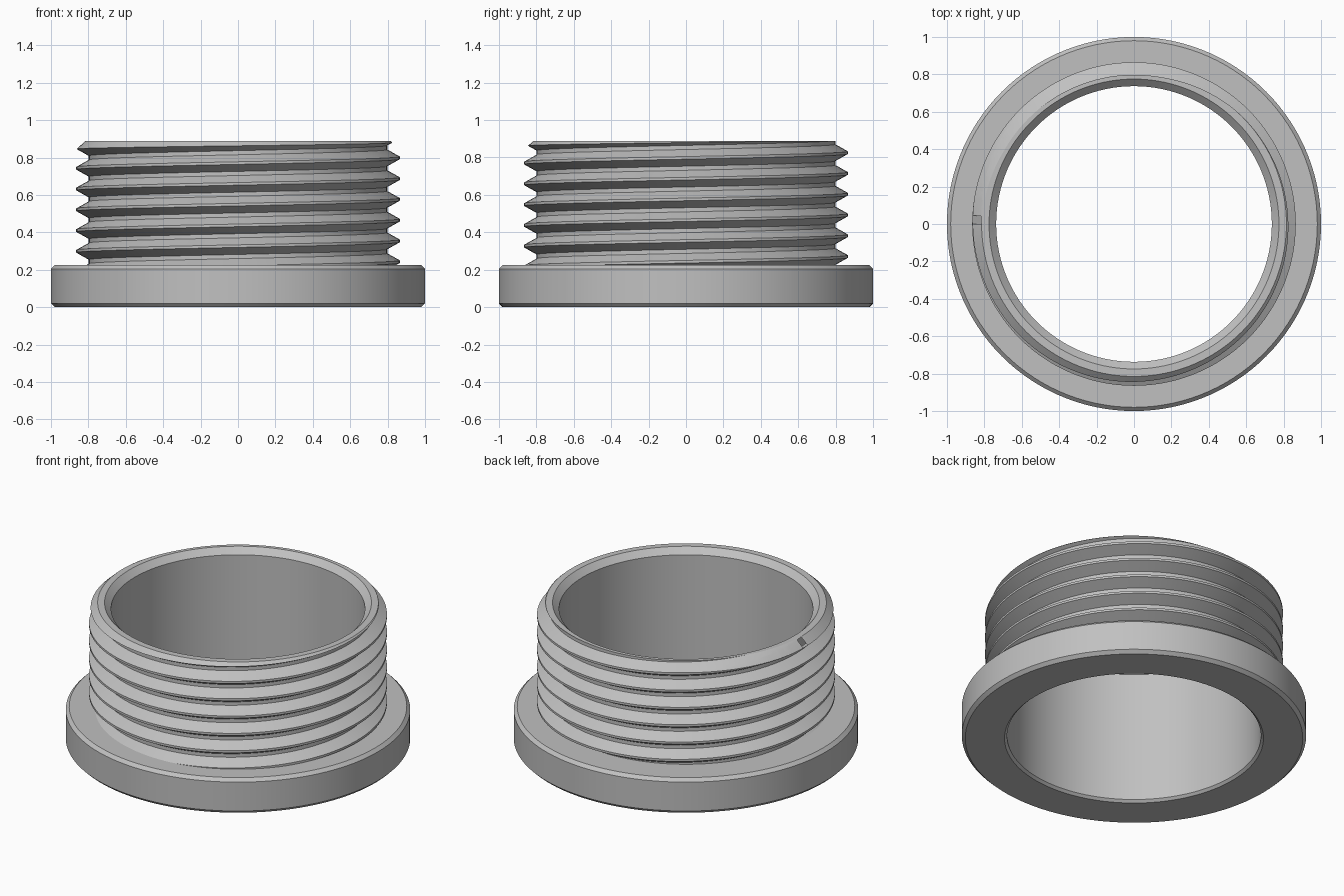
import bpy, bmesh, math

if "Cube" in bpy.data.objects:
    bpy.data.objects.remove(bpy.data.objects["Cube"])

SEG = 120            # sides around the axis
PITCH = 0.111        # thread rise per turn
CREST, ROOT = 0.865, 0.798
CREST_HALF, FLANK = 0.007, 0.0375
FLANGE_TOP = 0.225
CREST_Z = 0.798      # height of one crest on the +x side


def make_object(name, bm):
    bmesh.ops.remove_doubles(bm, verts=bm.verts, dist=1e-5)
    bmesh.ops.triangulate(bm, faces=[f for f in bm.faces if len(f.verts) > 4])
    bmesh.ops.recalc_face_normals(bm, faces=bm.faces)
    mesh = bpy.data.meshes.new(name)
    bm.to_mesh(mesh)
    bm.free()
    obj = bpy.data.objects.new(name, mesh)
    bpy.context.collection.objects.link(obj)
    return obj


def skin_columns(name, column, closed):
    """Sweep a (radius, height) column around z; column may vary with the turn."""
    bm = bmesh.new()
    cols = []
    for i in range(SEG + 1):
        a = 2 * math.pi * (i % SEG) / SEG
        cols.append([bm.verts.new((r * math.cos(a), r * math.sin(a), z))
                     for r, z in column(i / SEG)])
    count = len(cols[0])
    for c0, c1 in zip(cols, cols[1:]):
        for j in range(count if closed else count - 1):
            k = (j + 1) % count
            bm.faces.new((c0[j], c1[j], c1[k], c0[k]))
    if not closed:   # cap both ends with fans
        for j in (0, -1):
            hub = bm.verts.new((0, 0, cols[0][j].co.z))
            for c0, c1 in zip(cols, cols[1:]):
                bm.faces.new((hub, c0[j], c1[j]))
    return make_object(name, bm)


def thread_radius(z, turn):
    t = (z - CREST_Z - PITCH * turn + PITCH / 2) % PITCH - PITCH / 2
    depth = (abs(t) - CREST_HALF) / FLANK
    return CREST - (CREST - ROOT) * min(1, max(0, depth))


def thread_column(turn):
    pts = [(1.1, -0.1), (1.1, FLANGE_TOP)]
    edge = CREST_HALF + FLANK
    for n in range(-8, 4):
        for off in (-edge, -CREST_HALF, CREST_HALF, edge):
            z = CREST_Z + PITCH * (n + turn) + off
            z = min(1.0, max(FLANGE_TOP, z))
            pts.append((thread_radius(z, turn), z))
    return pts


# Ring blank: flange, sleeve, bore and all chamfers
blank = [(0.752, 0), (0.98, 0), (1, 0.02), (1, 0.205), (0.94, 0.265),
         (0.9, 0.265), (0.9, 0.812), (0.815, 0.889), (0.775, 0.889),
         (0.737, 0.852), (0.737, 0.015)]
fitting = skin_columns("threaded_flange_ring", lambda turn: blank, True)

# Helical thread envelope that trims the sleeve
envelope = skin_columns("thread_envelope", thread_column, False)
envelope.hide_render = True

bpy.context.view_layer.objects.active = fitting
fitting.select_set(True)
mod = fitting.modifiers.new("thread", 'BOOLEAN')
mod.operation = 'INTERSECT'
mod.solver = 'EXACT'
mod.object = envelope
bpy.ops.object.modifier_apply(modifier=mod.name)
bpy.data.objects.remove(envelope)

# Finish: one grey, smooth round surfaces with crisp edges
grey = bpy.data.materials.new("plain_grey")
grey.diffuse_color = (0.53, 0.53, 0.53, 1)
grey.use_nodes = True
grey.node_tree.nodes["Principled BSDF"].inputs["Base Color"].default_value = grey.diffuse_color
fitting.data.materials.clear()
fitting.data.materials.append(grey)
bpy.ops.object.shade_smooth_by_angle(angle=math.radians(25))
